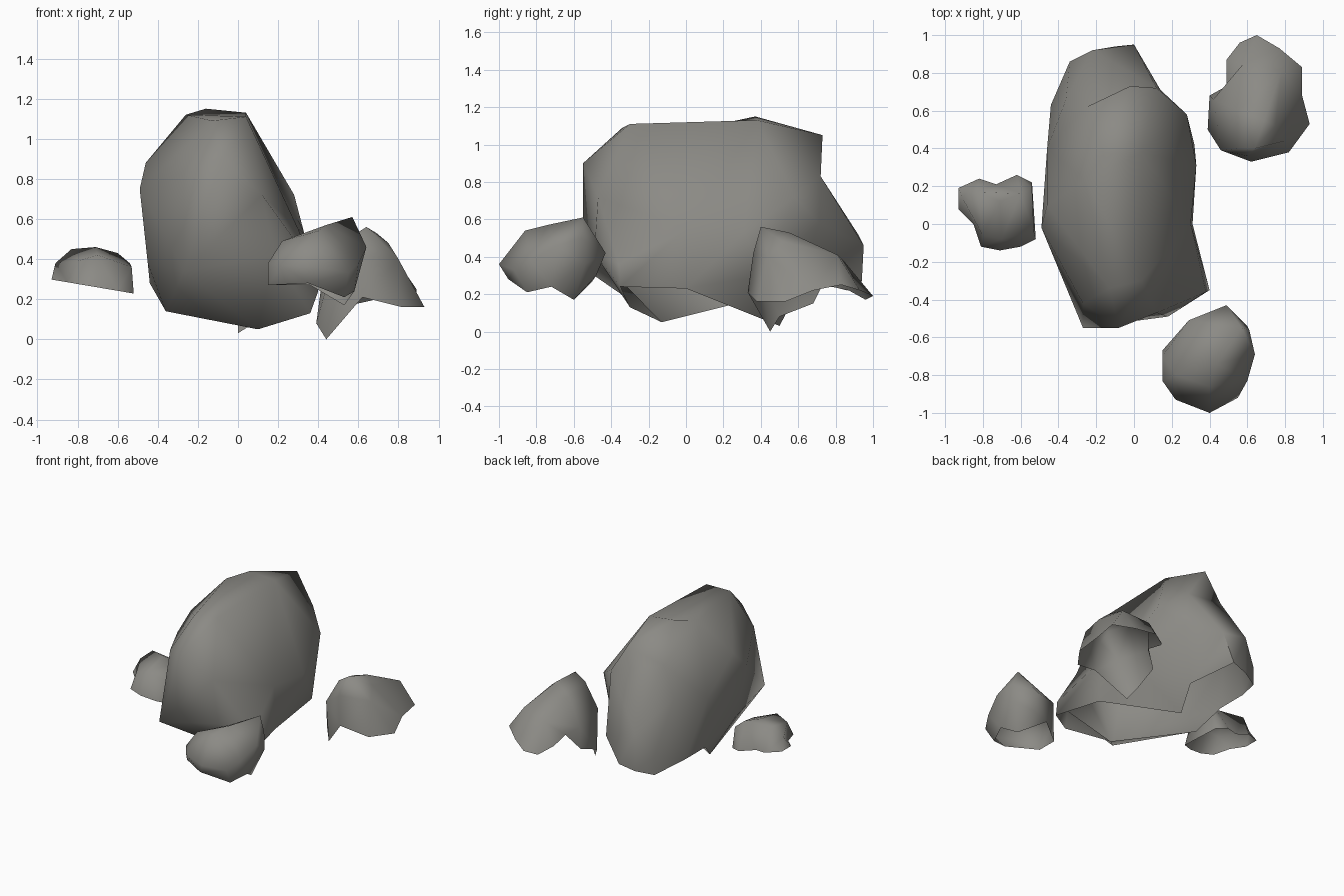
import bpy
import bmesh
import math
from mathutils import Vector

default_cube = bpy.data.objects.get("Cube")
if default_cube:
    bpy.data.objects.remove(default_cube, do_unlink=True)

# One warm grey stone colour
stone = bpy.data.materials.new("warm_grey_stone")
stone.use_nodes = True
stone_colour = (0.26, 0.255, 0.235, 1.0)
stone.diffuse_color = stone_colour
shader = stone.node_tree.nodes["Principled BSDF"]
shader.inputs["Base Color"].default_value = stone_colour
shader.inputs["Roughness"].default_value = 0.9


def make_rock(name, centre, body, rim):
    """Wrap a faceted skin round the corners (in hundredths), open inside the rim."""
    middle = Vector(centre) / 100
    corners = [Vector(point) / 100 for point in body + rim]
    mesh_builder = bmesh.new()
    targets = {}
    rim_verts = set()
    # Hull the corner directions on a sphere, so hollows survive too
    for index, corner in enumerate(corners):
        vert = mesh_builder.verts.new((corner - middle).normalized())
        targets[vert] = corner
        if index >= len(body):
            rim_verts.add(vert)
    bmesh.ops.convex_hull(mesh_builder, input=mesh_builder.verts[:])
    bmesh.ops.recalc_face_normals(mesh_builder, faces=mesh_builder.faces[:])
    # Open the underside, then move every corner to its real place
    underside = [face for face in mesh_builder.faces
                 if all(vert in rim_verts for vert in face.verts)]
    bmesh.ops.delete(mesh_builder, geom=underside, context="FACES")
    for vert in mesh_builder.verts:
        vert.co = targets[vert]

    mesh = bpy.data.meshes.new(name)
    mesh_builder.to_mesh(mesh)
    mesh_builder.free()
    mesh.materials.append(stone)
    rock = bpy.data.objects.new(name, mesh)
    bpy.context.collection.objects.link(rock)

    bpy.ops.object.select_all(action="DESELECT")
    rock.select_set(True)
    bpy.context.view_layer.objects.active = rock
    bpy.ops.object.shade_smooth_by_angle(angle=math.radians(75))
    return rock


# Large boulder
make_rock(
    "large_boulder", (-5, 15, 50),
    body=[
        # crown
        (-16, 37, 115), (4, 38, 113), (-26, 23, 112), (-13, -34, 109),
        (4, -30, 111), (-2, 73, 105), (-25, 62, 93),
        # front
        (-8, -55, 90), (-27, -42, 83), (-27, -55, 34), (18, -49, 42),
        (12, -47, 72), (38, -36, 36),
        # sides
        (-46, 10, 88), (-49, -2, 75), (-46, 40, 65), (-45, 5, 38),
        (28, 58, 72), (33, 31, 53), (30, 0, 55), (32, 42, 30),
        # back
        (12, 72, 83), (14, 71, 58), (0, 95, 46), (-22, 92, 52),
        (-34, 86, 36), (-36, 66, 72),
    ],
    rim=[
        (40, -35, 24), (36, -30, 13), (31, 0, 23), (0, 50, 3), (0, 60, 22),
        (-10, 94, 27), (-22, 92, 24), (-34, 86, 22), (-44, 63, 28),
        (-44, 40, 28), (-36, 23, 14), (10, -13, 5),
    ])

# Small rock in front
make_rock(
    "front_rock", (40, -72, 37),
    body=[
        (57, -55, 61), (44, -74, 57), (22, -80, 49), (15, -70, 38),
        (15, -83, 38), (29, -51, 45), (49, -43, 42), (64, -69, 46),
        (61, -56, 50), (60, -83, 38), (40, -100, 36), (22, -93, 37),
        (55, -92, 33), (40, -86, 54), (60, -54, 36), (48, -48, 30),
    ],
    rim=[
        (15, -82, 27), (15, -67, 27), (36, -50, 27),
        (53, -60, 17), (58, -72, 24), (53, -85, 21), (35, -95, 28),
    ])

# Small arched rock behind
make_rock(
    "back_rock", (65, 63, 24),
    body=[
        (64, 40, 56), (69, 55, 53), (55, 60, 47), (78, 81, 41),
        (58, 85, 37), (46, 39, 33), (42, 66, 30), (80, 44, 40),
        (60, 36, 42), (56, 40, 51), (75, 52, 48),
    ],
    rim=[
        (44, 45, 0), (39, 50, 8), (40, 68, 15), (62, 33, 21), (82, 38, 16),
        (93, 53, 16), (89, 68, 22), (89, 83, 25), (77, 93, 22),
        (65, 100, 19), (56, 96, 17), (49, 87, 22), (49, 73, 25),
    ])

# Low rock at the side; its rim lies on a gently tilted plane
outline = [(-93, 19), (-82, 24), (-73, 21), (-62, 26), (-54, 22),
           (-52, -8), (-60, -12), (-71, -14), (-81, -12), (-85, 0), (-93, 8)]
make_rock(
    "side_rock", (-72, 5, 29),
    body=[
        (-91, 14, 38), (-83, 17, 45), (-71, 12, 46), (-60, 16, 43),
        (-54, 19, 38), (-53, -4, 36), (-70, -8, 42), (-80, -6, 39),
    ],
    rim=[(x, y, 14 - 0.17 * x) for x, y in outline])
